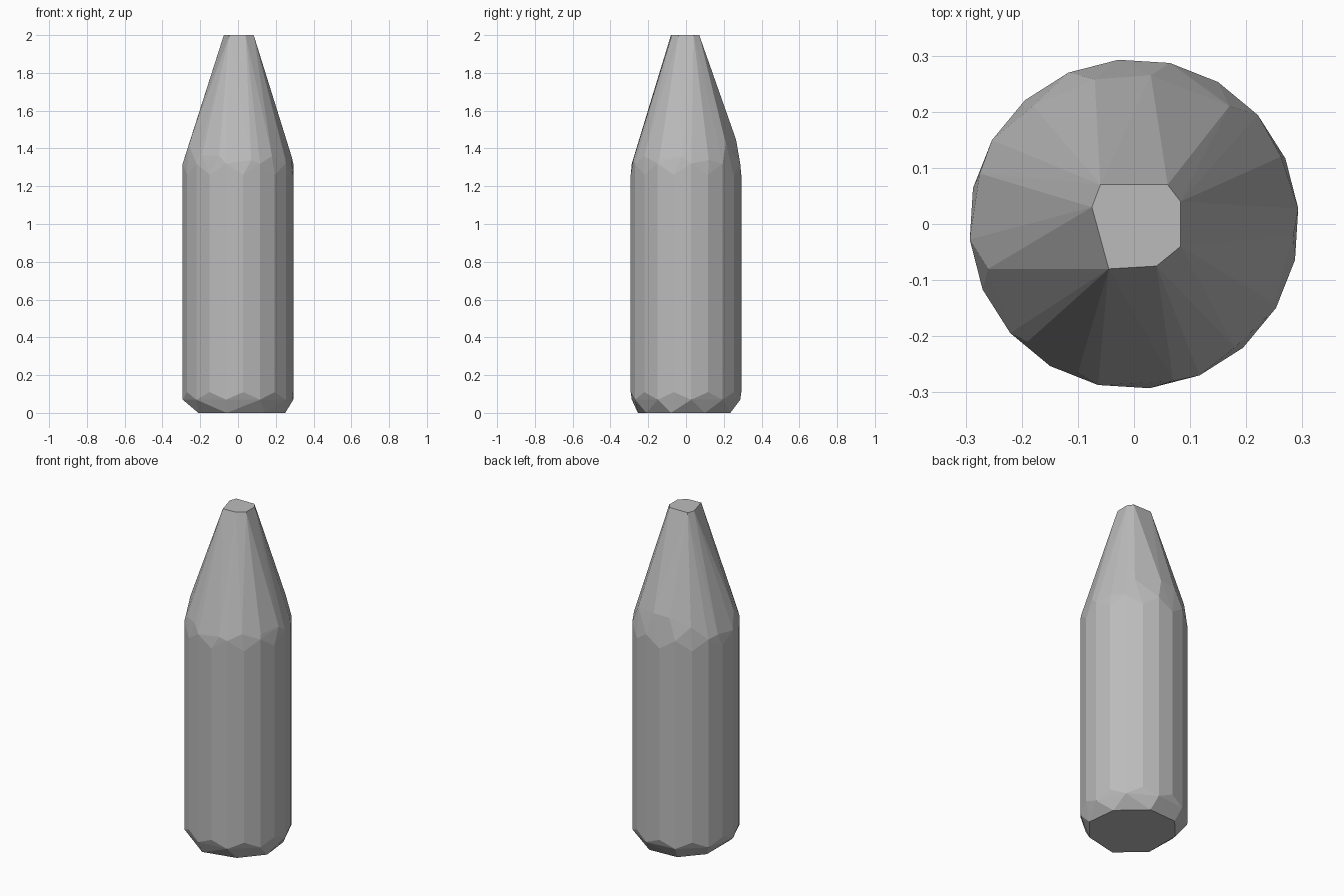
import bpy, bmesh
from math import cos, sin, tau, hypot

cube = bpy.data.objects.get("Cube")
if cube:
    bpy.data.objects.remove(cube, do_unlink=True)

grey = bpy.data.materials.new("plain grey")
grey.use_nodes = True
colour = (0.5, 0.5, 0.5, 1)
grey.diffuse_color = colour
grey.node_tree.nodes["Principled BSDF"].inputs["Base Color"].default_value = colour

# Outlines of the mouth, the shoulder facets and the base
mouth = [(-.06, .07), (.06, .07), (.083, .04), (.083, -.04),
         (.04, -.075), (-.045, -.08), (-.075, .03)]
shoulder = [(-.07, .258), (.03, .265), (.17, .21), (.262, .12), (.284, -.02),
            (.25, -.14), (.18, -.22), (.07, -.28), (-.1, -.265),
            (-.19, -.21), (-.26, -.08), (-.275, .09), (-.18, .21)]
base = [(-.21, -.12), (-.06, -.255), (.14, -.21), (.25, -.08),
        (.23, .1), (.08, .235), (-.1, .225), (-.21, .1)]

bm = bmesh.new()


def add_ring(outline, height):
    for x, y in outline:
        bm.verts.new((x, y, height(hypot(x, y))))


add_ring(mouth, lambda r: 2.0)
add_ring(shoulder, lambda r: 1.48 - (r - .26) * 5)
add_ring(base, lambda r: 0.0)

# Straight body with staggered ends
sides, radius = 20, .294
for i in range(sides):
    a = tau * (i + .3) / sides
    x, y = radius * cos(a), radius * sin(a)
    odd = i % 2
    bm.verts.new((x, y, .07 + .04 * odd))
    bm.verts.new((x, y, 1.32 - .06 * odd))

# Wrap the rings in a faceted skin
hull = bmesh.ops.convex_hull(bm, input=bm.verts[:])
loose = {g for g in hull["geom_interior"] + hull["geom_unused"]
         if isinstance(g, bmesh.types.BMVert)}
bmesh.ops.delete(bm, geom=list(loose), context="VERTS")
bmesh.ops.dissolve_limit(bm, angle_limit=.01, verts=bm.verts[:], edges=bm.edges[:])
bmesh.ops.recalc_face_normals(bm, faces=bm.faces[:])

mesh = bpy.data.meshes.new("bottle")
bm.to_mesh(mesh)
bm.free()
mesh.materials.append(grey)
bottle = bpy.data.objects.new("bottle", mesh)
bpy.context.collection.objects.link(bottle)
